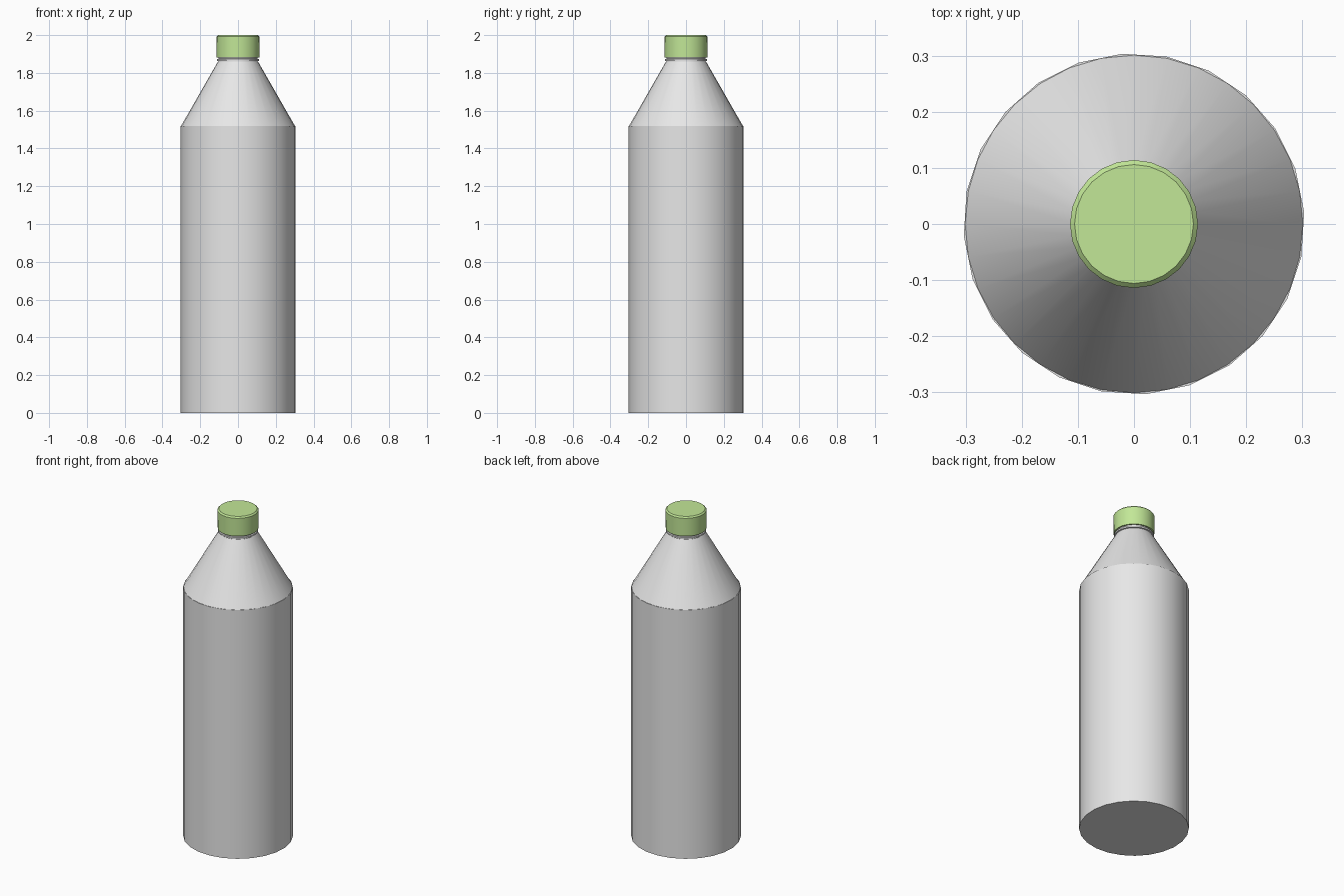
import bpy, bmesh, math

if "Cube" in bpy.data.objects:
    bpy.data.objects.remove(bpy.data.objects["Cube"], do_unlink=True)


def material(name, colour):
    mat = bpy.data.materials.new(name)
    mat.use_nodes = True
    mat.diffuse_color = colour
    bsdf = next(n for n in mat.node_tree.nodes if n.type == 'BSDF_PRINCIPLED')
    bsdf.inputs["Base Color"].default_value = colour
    return mat


def lathe(name, profile, segments, mat, twist=0.0):
    """Revolve (radius, z) points around z and close both ends."""
    bm = bmesh.new()
    rings = []
    for r, z in profile:
        angles = [twist + 2 * math.pi * i / segments for i in range(segments)]
        rings.append([bm.verts.new((r * math.cos(a), r * math.sin(a), z)) for a in angles])
    for low, high in zip(rings, rings[1:]):
        for i in range(segments):
            j = (i + 1) % segments
            bm.faces.new((low[i], low[j], high[j], high[i]))
    bm.faces.new(rings[0][::-1])
    bm.faces.new(rings[-1])
    mesh = bpy.data.meshes.new(name)
    bm.to_mesh(mesh)
    bm.free()
    mesh.materials.append(mat)
    obj = bpy.data.objects.new(name, mesh)
    bpy.context.collection.objects.link(obj)
    bpy.ops.object.select_all(action='DESELECT')
    obj.select_set(True)
    bpy.context.view_layer.objects.active = obj
    bpy.ops.object.shade_smooth_by_angle(angle=math.radians(30))
    return obj


plastic = material("pale grey plastic", (0.8, 0.8, 0.8, 1))
green = material("light green plastic", (0.54, 0.8, 0.31, 1))

# Straight body
lathe("bottle_body", [(0.304, 0), (0.304, 1.52)], 24, plastic, math.radians(4))

# Tapered shoulder
lathe("bottle_shoulder", [(0.301, 1.52), (0.106, 1.86)], 32, plastic)

# Neck with a thin collar under the cap
lathe("bottle_neck", [(0.104, 1.85), (0.104, 1.862), (0.111, 1.864),
                      (0.111, 1.873), (0.104, 1.875), (0.104, 1.89)], 32, plastic)

# Screw cap with a chamfered rim
lathe("cap", [(0.113, 1.882), (0.114, 1.992), (0.106, 2.0)], 24, green)
